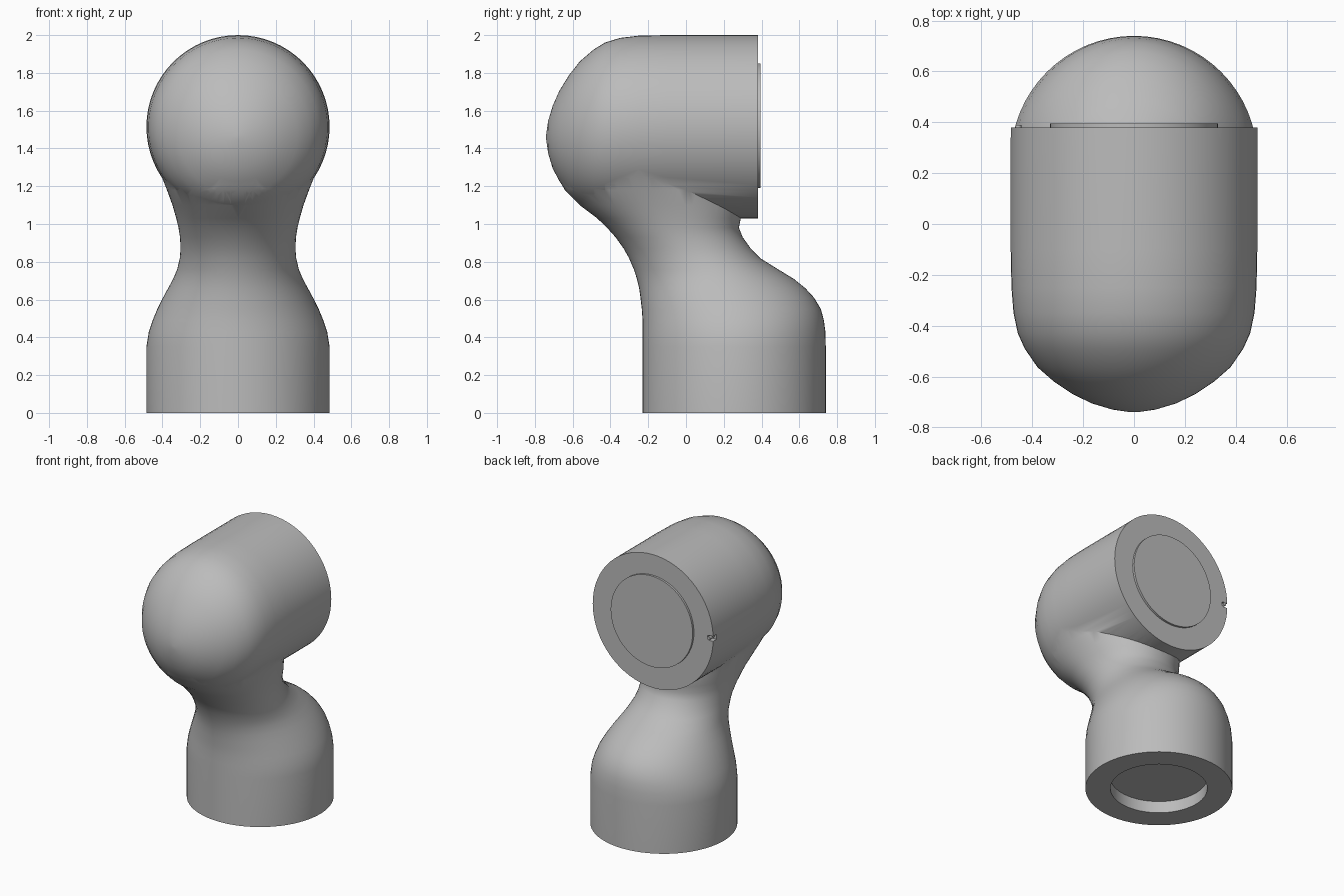
import bpy, bmesh, math
from mathutils import Vector

cube = bpy.data.objects.get("Cube")
if cube:
    bpy.data.objects.remove(cube, do_unlink=True)

grey = bpy.data.materials.new("light_grey")
grey.use_nodes = True
colour = (0.5, 0.5, 0.5, 1)
grey.diffuse_color = colour
grey.node_tree.nodes["Principled BSDF"].inputs["Base Color"].default_value = colour

SIDES = 64
AXIS_Z = 1.515      # height of the head's axis
RADIUS = 0.485


def loft(name, rings):
    """Closed skin over rings given as (centre, side vector, up vector, power)."""
    bm = bmesh.new()
    loops = []
    for centre, u, v, power in rings:
        loop = []
        for i in range(SIDES):
            a = 2 * math.pi * i / SIDES
            c, s = math.cos(a), math.sin(a)
            c = math.copysign(abs(c) ** (2 / power), c)
            s = math.copysign(abs(s) ** (2 / power), s)
            loop.append(bm.verts.new(Vector(centre) + Vector(u) * c + Vector(v) * s))
        loops.append(loop)
    for a, b in zip(loops, loops[1:]):
        for i in range(SIDES):
            j = (i + 1) % SIDES
            bm.faces.new((a[i], a[j], b[j], b[i]))
    bm.faces.new(loops[0][::-1])
    bm.faces.new(loops[-1])
    bmesh.ops.recalc_face_normals(bm, faces=bm.faces)
    mesh = bpy.data.meshes.new(name)
    bm.to_mesh(mesh)
    bm.free()
    obj = bpy.data.objects.new(name, mesh)
    bpy.context.collection.objects.link(obj)
    mesh.materials.append(grey)
    return obj


def flat_ring(z, half_width, front, back, power=2):
    return ((0, (front + back) / 2, z), (half_width, 0, 0),
            (0, (back - front) / 2, 0), power)


def upright_ring(y, r, z=AXIS_Z):
    return ((0, y, z), (r, 0, 0), (0, 0, r), 2)


def combine(obj, other, operation):
    mod = obj.modifiers.new(operation.lower(), "BOOLEAN")
    mod.object, mod.operation, mod.solver = other, operation, "EXACT"
    bpy.context.view_layer.objects.active = obj
    bpy.ops.object.modifier_apply(modifier=mod.name)
    bpy.data.objects.remove(other, do_unlink=True)


def smooth(obj, angle):
    bpy.ops.object.select_all(action="DESELECT")
    obj.select_set(True)
    bpy.context.view_layer.objects.active = obj
    bpy.ops.object.shade_smooth_by_angle(angle=math.radians(angle))


# Round base with a socket underneath, bending forward into the neck
body = loft("base_and_neck", [
    flat_ring(0.085, 0.32, -0.065, 0.575),
    flat_ring(0, 0.32, -0.065, 0.575),
    flat_ring(0, RADIUS, -0.23, 0.74),
    flat_ring(0.35, RADIUS, -0.23, 0.74),
    flat_ring(0.43, 0.472, -0.23, 0.738),
    flat_ring(0.49, 0.452, -0.23, 0.73),
    flat_ring(0.55, 0.427, -0.234, 0.714),
    flat_ring(0.61, 0.397, -0.241, 0.678),
    flat_ring(0.66, 0.37, -0.248, 0.632),
    flat_ring(0.71, 0.343, -0.26, 0.57),
    flat_ring(0.76, 0.322, -0.276, 0.488),
    flat_ring(0.82, 0.308, -0.302, 0.392),
    flat_ring(0.87, 0.304, -0.33, 0.343),
    flat_ring(0.93, 0.307, -0.373, 0.3, 2.05),
    flat_ring(0.98, 0.315, -0.418, 0.28, 2.1),
    flat_ring(1.03, 0.327, -0.47, 0.29, 2.1),
    flat_ring(1.1, 0.347, -0.563, 0.29, 2.1),
    flat_ring(1.18, 0.376, -0.642, 0.28, 2.1),
    flat_ring(1.26, 0.408, -0.685, 0.22),
    flat_ring(1.34, 0.438, -0.69, 0.1),
    flat_ring(1.45, 0.43, -0.6, 0),
])

# Horizontal head barrel with a rounded front
head = loft("head", [
    upright_ring(0.38, RADIUS),
    upright_ring(-0.1, RADIUS),
    upright_ring(-0.25, 0.482),
    upright_ring(-0.35, 0.474, 1.511),
    upright_ring(-0.43, 0.457, 1.503),
    upright_ring(-0.49, 0.43, 1.493),
    upright_ring(-0.563, 0.38, 1.48),
    upright_ring(-0.62, 0.315, 1.472),
    upright_ring(-0.67, 0.24, 1.466),
    upright_ring(-0.706, 0.165, 1.46),
    upright_ring(-0.73, 0.085, 1.46),
    upright_ring(-0.74, 0.015, 1.46),
])

# Small notch in the rim of the rear face
slot = loft("rim_notch_cutter", [
    ((-0.485, y, AXIS_Z), (0.045, 0, 0), (0, 0, 0.018), 6) for y in (0.34, 0.42)])
slot.hide_render = True
combine(head, slot, "DIFFERENCE")
combine(body, head, "UNION")
body.name = "joint_body"
smooth(body, 40)

# Pin standing in the notch
pin = loft("notch_pin", [
    ((-0.455, y, AXIS_Z), (0.012, 0, 0), (0, 0, 0.012), 2) for y in (0.335, 0.39)])
smooth(pin, 40)

# Raised round cover on the rear face
cover = loft("rear_cover", [upright_ring(0.37, 0.33, 1.52), upright_ring(0.395, 0.33, 1.52)])
smooth(cover, 40)
